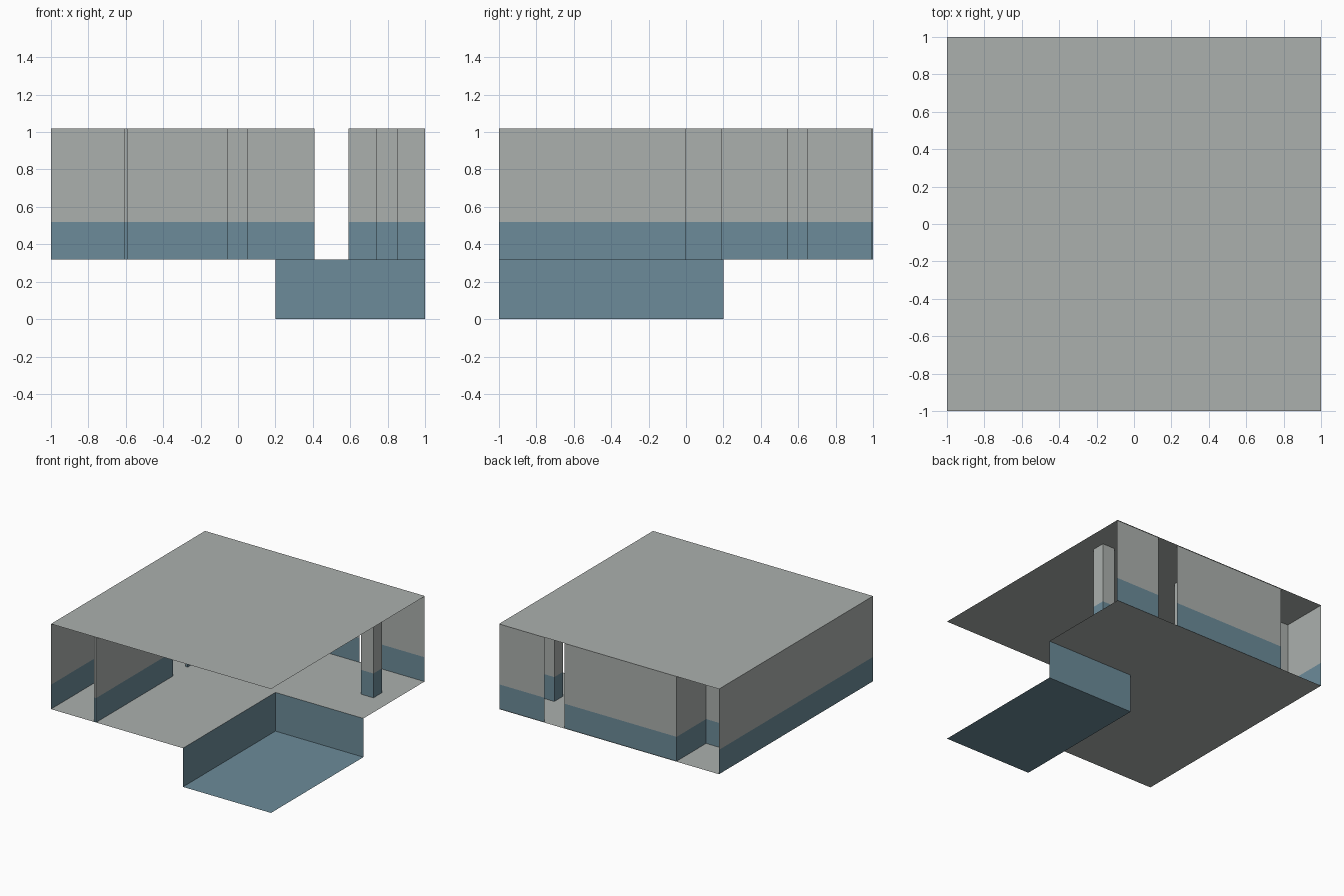
import bpy
import bmesh
from mathutils import Vector

cube = bpy.data.objects.get("Cube")
if cube:
    bpy.data.objects.remove(cube, do_unlink=True)


def material(name, color):
    mat = bpy.data.materials.new(name)
    mat.use_nodes = True
    mat.diffuse_color = (*color, 1)
    bsdf = next(n for n in mat.node_tree.nodes if n.type == "BSDF_PRINCIPLED")
    bsdf.inputs["Base Color"].default_value = (*color, 1)
    return mat


GREY = material("pale_grey", (0.41, 0.435, 0.42))
BLUE = material("slate_blue", (0.15, 0.26, 0.32))

FLOOR, BAND, ROOF = 0.318, 0.518, 1.018
POOL_X = POOL_Y = 0.2


def finish(name, bm, mats):
    mesh = bpy.data.meshes.new(name)
    bm.to_mesh(mesh)
    bm.free()
    for mat in mats:
        mesh.materials.append(mat)
    obj = bpy.data.objects.new(name, mesh)
    bpy.context.collection.objects.link(obj)
    return obj


def sheets(name, quads, mat):
    """Thin surfaces, each given by a corner and two edge vectors."""
    bm = bmesh.new()
    for corner, u, v in quads:
        c, u, v = Vector(corner), Vector(u), Vector(v)
        bm.faces.new([bm.verts.new(p) for p in (c, c + u, c + u + v, c + v)])
    bmesh.ops.remove_doubles(bm, verts=bm.verts, dist=0.0001)
    return finish(name, bm, [mat])


def wall(name, x0, x1, y0, y1):
    """Full-height wall, sheet or post with a blue band along its foot."""
    bm = bmesh.new()
    path = [(x0, y0), (x1, y0), (x1, y1), (x0, y1)]
    if x0 == x1 or y0 == y1:
        path = [(x0, y0), (x1, y1)]
    ring = [bm.verts.new((x, y, FLOOR)) for x, y in path]
    count = len(ring)
    edges = [bm.edges.new((ring[i], ring[(i + 1) % count]))
             for i in range(count if count > 2 else 1)]
    for top in (BAND, ROOF):
        out = bmesh.ops.extrude_edge_only(bm, edges=edges)["geom"]
        for v in (g for g in out if isinstance(g, bmesh.types.BMVert)):
            v.co.z = top
        edges = [g for g in out if isinstance(g, bmesh.types.BMEdge)]
    for f in bm.faces:
        f.material_index = int(f.calc_center_median().z < BAND)
    bmesh.ops.recalc_face_normals(bm, faces=bm.faces)
    return finish(name, bm, [GREY, BLUE])


# Roof and the floor that wraps around the pool
sheets("roof", [((-1, -1, ROOF), (2, 0, 0), (0, 2, 0))], GREY)
sheets("floor", [
    ((-1, -1, FLOOR), (1 + POOL_X, 0, 0), (0, 1 + POOL_Y, 0)),
    ((-1, POOL_Y, FLOOR), (1 + POOL_X, 0, 0), (0, 1 - POOL_Y, 0)),
    ((POOL_X, POOL_Y, FLOOR), (1 - POOL_X, 0, 0), (0, 1 - POOL_Y, 0)),
], GREY)

# Sunken pool, open along the front and left sides
width, depth = 1 - POOL_X, 1 + POOL_Y
sheets("pool", [
    ((POOL_X, -1, 0), (width, 0, 0), (0, depth, 0)),
    ((POOL_X, -1, 0), (0, depth, 0), (0, 0, FLOOR)),
    ((POOL_X, POOL_Y, 0), (width, 0, 0), (0, 0, FLOOR)),
], BLUE)

# Outer walls, with a doorway in the back one
BACK = 0.993
wall("side_wall", -1, -1, -1, 1)
wall("back_wall_long", -0.59, 0.41, BACK, BACK)
wall("back_wall_short", 0.59, 1, BACK, BACK)

# Corridor partition with a doorway, and the wall closing the corner niche
wall("partition_front", -0.61, -0.59, -1, 0)
wall("partition_back", -0.61, -0.59, 0.19, BACK)
wall("niche_wall", -1, -0.61, 0.59, 0.61)

# Square columns
for name, x in (("column_middle", -0.06), ("column_left", 0.74)):
    wall(name, x, x + 0.113, 0.54, 0.653)
